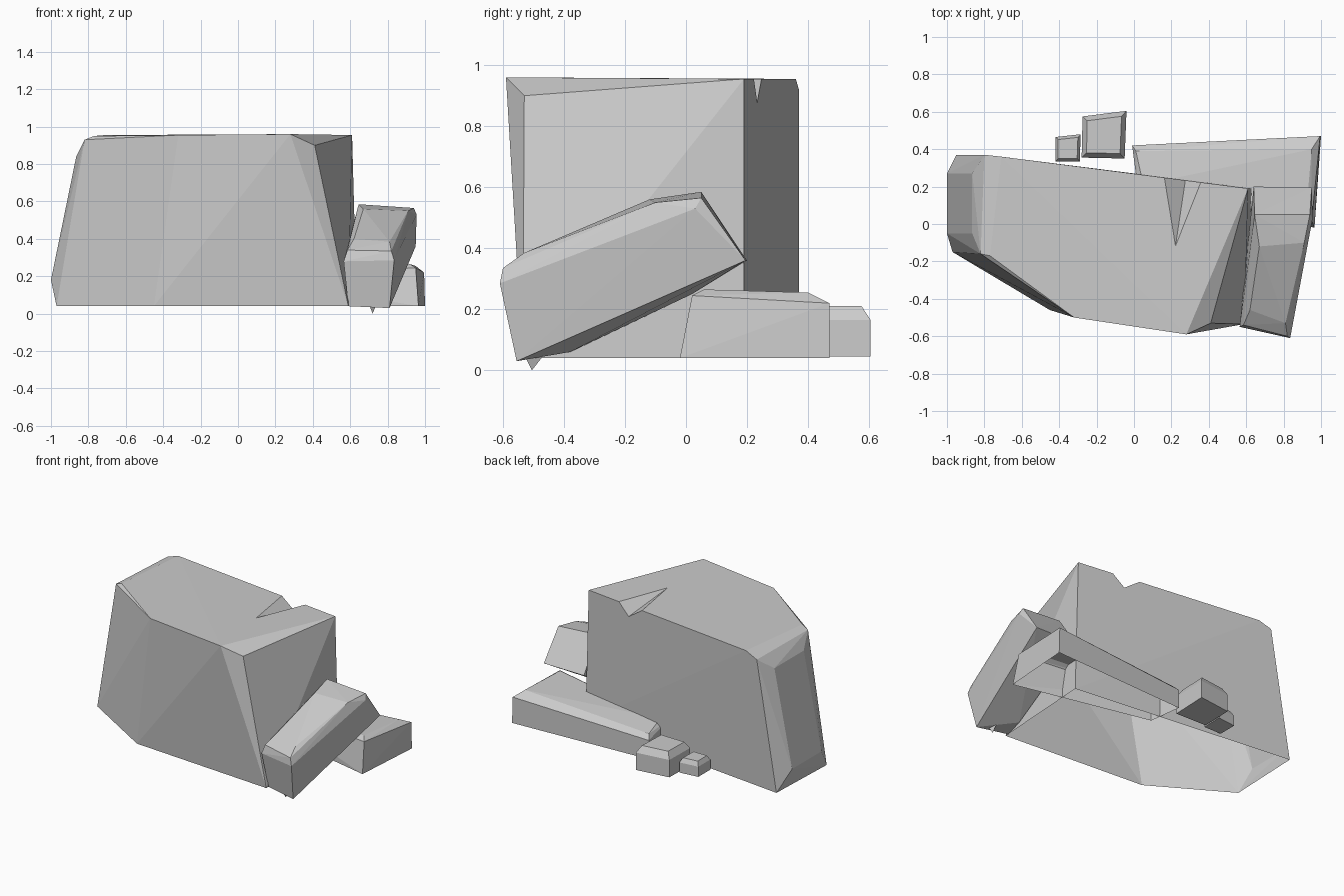
import bpy, bmesh

if "Cube" in bpy.data.objects:
    bpy.data.objects.remove(bpy.data.objects["Cube"])


def rock(name, points):
    """Faceted stone: convex hull around a few corner points."""
    bm = bmesh.new()
    for p in points:
        bm.verts.new(p)
    res = bmesh.ops.convex_hull(bm, input=bm.verts)
    junk = {v for v in res["geom_interior"] if isinstance(v, bmesh.types.BMVert)}
    bmesh.ops.delete(bm, geom=list(junk), context='VERTS')
    bmesh.ops.dissolve_limit(bm, angle_limit=0.01, verts=bm.verts, edges=bm.edges)
    bmesh.ops.recalc_face_normals(bm, faces=bm.faces)
    me = bpy.data.meshes.new(name)
    bm.to_mesh(me)
    bm.free()
    ob = bpy.data.objects.new(name, me)
    bpy.context.collection.objects.link(ob)
    return ob


def block(name, base, z0, z1, z2, inset):
    """Upright stone with a bevelled crown, from its plan corners."""
    cx = sum(p[0] for p in base) / len(base)
    cy = sum(p[1] for p in base) / len(base)
    pts = [(x, y, z) for x, y in base for z in (z0, z1)]
    pts += [(x + (cx - x) * inset, y + (cy - y) * inset, z2) for x, y in base]
    return rock(name, pts)


def open_bottom(ob):
    """Remove the downward face: the stone is a hollow shell."""
    bm = bmesh.new()
    bm.from_mesh(ob.data)
    faces = [f for f in bm.faces if f.normal.z < -0.95]
    bmesh.ops.delete(bm, geom=faces, context='FACES')
    bm.to_mesh(ob.data)
    bm.free()


# Large boulder
boulder = rock("boulder", [
    # base
    (-0.97, -0.15, 0.04), (-0.45, -0.46, 0.04), (0.59, -0.535, 0.04),
    (0.635, 0.19, 0.04), (-0.95, 0.37, 0.04),
    # top
    (-0.77, -0.17, 0.95), (-0.32, -0.50, 0.955), (0.28, -0.59, 0.96),
    (0.61, 0.19, 0.955), (-0.71, 0.36, 0.955),
    # worn right front corner and left shoulder
    (0.41, -0.53, 0.90), (-0.82, -0.16, 0.93), (-0.80, 0.37, 0.92),
    # raised facet on the left end
    (-1.0, -0.05, 0.18), (-1.0, 0.27, 0.18),
    (-0.865, -0.05, 0.84), (-0.865, 0.27, 0.84)])

# Shallow chipped notch in the back top edge
notch = rock("notch_cutter", [
    (0.10, 0.32, 0.99), (0.42, 0.28, 0.99), (0.22, -0.13, 0.96),
    (0.28, 0.27, 0.87)])
notch.hide_render = True
mod = boulder.modifiers.new("notch", 'BOOLEAN')
mod.operation = 'DIFFERENCE'
mod.solver = 'EXACT'
mod.object = notch
dg = bpy.context.evaluated_depsgraph_get()
cut_mesh = bpy.data.meshes.new_from_object(boulder.evaluated_get(dg))
boulder.modifiers.clear()
boulder.data = cut_mesh
bpy.data.objects.remove(notch)
open_bottom(boulder)

# Leaning slab on the right
rock("leaning_slab", [
    (0.59, -0.51, 0.04), (0.81, -0.555, 0.03),
    (0.565, -0.55, 0.28), (0.835, -0.61, 0.285),
    (0.585, -0.54, 0.34), (0.82, -0.60, 0.335),
    (0.62, -0.46, 0.40), (0.81, -0.53, 0.385),
    (0.67, -0.12, 0.56), (0.91, -0.10, 0.55),
    (0.645, 0.05, 0.585), (0.94, 0.05, 0.565), (0.955, 0.03, 0.53),
    (0.95, 0.195, 0.36), (0.64, 0.20, 0.36),
    (0.61, -0.38, 0.06), (0.64, 0.02, 0.25)])

# Small chip under the slab
rock("slab_chip", [(0.70, -0.53, 0.05), (0.74, -0.53, 0.05),
                   (0.72, -0.45, 0.07), (0.72, -0.505, 0.0)])

# Flat slab lying behind, running into the boulder
flat = rock("flat_slab", [
    (-0.01, 0.42, 0.04), (1.0, 0.47, 0.04), (0.965, -0.02, 0.04), (0.02, 0.19, 0.04),
    (-0.01, 0.42, 0.17), (0.995, 0.47, 0.22), (0.95, 0.02, 0.245), (0.02, 0.19, 0.20),
    (0.01, 0.39, 0.20), (0.95, 0.40, 0.255), (0.92, 0.06, 0.265), (0.05, 0.21, 0.225)])
open_bottom(flat)

# Two small stones at the back
block("small_stone", [(-0.28, 0.355), (-0.05, 0.35), (-0.04, 0.605), (-0.275, 0.575)],
      0.045, 0.165, 0.21, 0.22)
block("pebble", [(-0.42, 0.335), (-0.29, 0.335), (-0.285, 0.48), (-0.42, 0.465)],
      0.045, 0.115, 0.145, 0.22)
